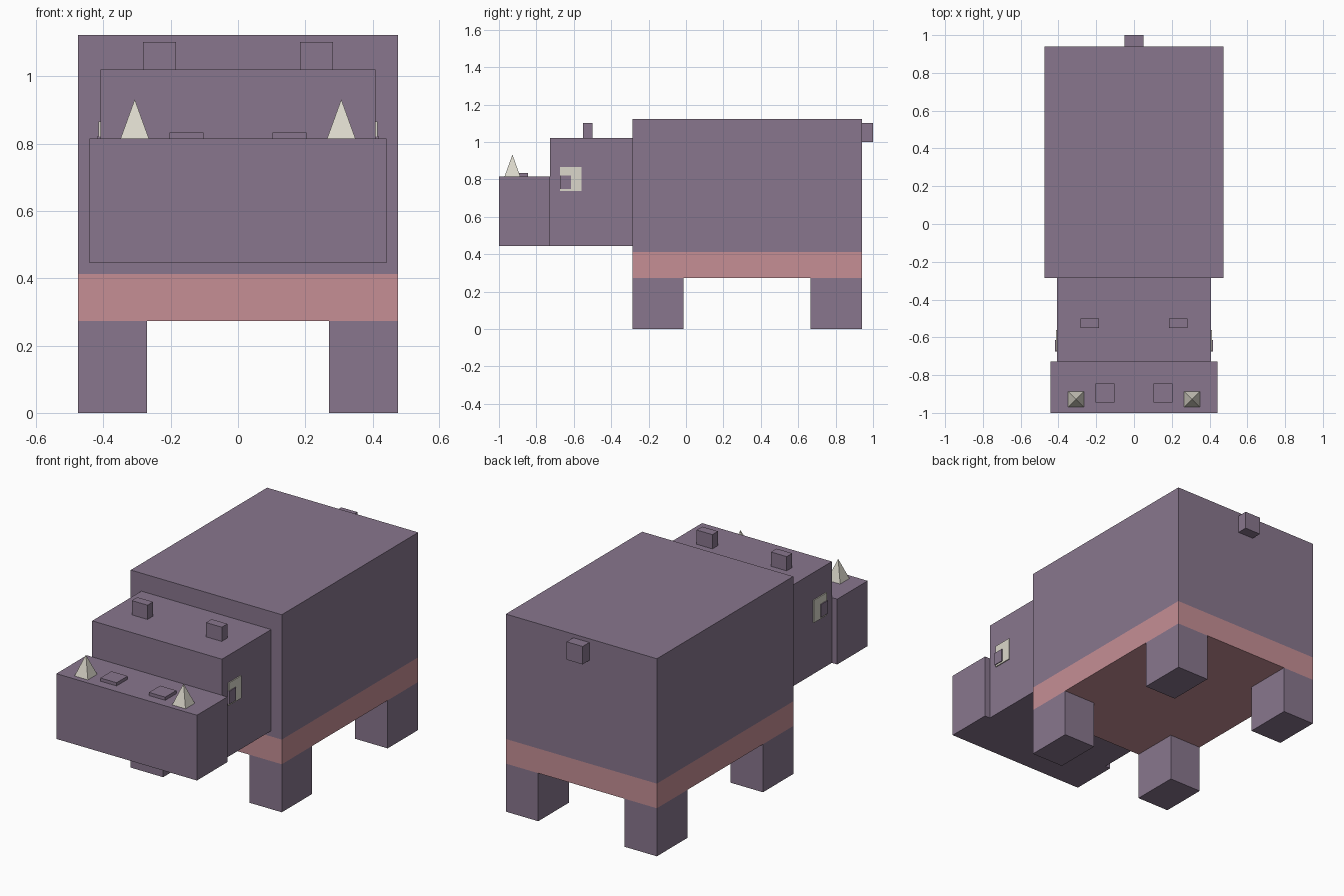
import bpy, bmesh, math
from mathutils import Matrix, Vector

if "Cube" in bpy.data.objects:
    bpy.data.objects.remove(bpy.data.objects["Cube"])


def material(name, rgb):
    m = bpy.data.materials.new(name)
    lin = [c / 12.92 if c <= 0.04045 else ((c + 0.055) / 1.055) ** 2.4 for c in rgb]
    m.diffuse_color = (*lin, 1)
    m.use_nodes = True
    m.node_tree.nodes["Principled BSDF"].inputs["Base Color"].default_value = m.diffuse_color
    return m


HIDE = material("purple_hide", (0.535, 0.465, 0.555))
BELLY = material("pink_belly", (0.775, 0.56, 0.585))
IVORY = material("ivory", (0.86, 0.845, 0.795))


def finish(name, bm, *mats):
    me = bpy.data.meshes.new(name)
    bm.to_mesh(me)
    bm.free()
    for m in mats:
        me.materials.append(m)
    ob = bpy.data.objects.new(name, me)
    bpy.context.collection.objects.link(ob)
    return ob


def box_mesh(x, y, z):
    lo, hi = Vector((min(x), y[0], z[0])), Vector((max(x), y[1], z[1]))
    bm = bmesh.new()
    bmesh.ops.create_cube(bm, size=1, matrix=Matrix.Translation((lo + hi) / 2)
                          @ Matrix.Diagonal((*(hi - lo), 1)))
    return bm


def box(name, x, y, z, mat=HIDE):
    return finish(name, box_mesh(x, y, z), mat)


# Body, cut at the belly line and coloured by height
bm = box_mesh((-0.475, 0.475), (-0.285, 0.94), (0.273, 1.123))
bmesh.ops.bisect_plane(bm, geom=bm.verts[:] + bm.edges[:] + bm.faces[:],
                       plane_co=(0, 0, 0.413), plane_no=(0, 0, 1))
for f in bm.faces:
    f.material_index = 1 if f.calc_center_median().z < 0.413 else 0
finish("body", bm, HIDE, BELLY)

# Head, snout and tail
box("head", (-0.408, 0.408), (-0.727, -0.285), (0.445, 1.021))
box("snout", (-0.442, 0.442), (-1.0, -0.727), (0.445, 0.816))
box("tail", (-0.05, 0.05), (0.94, 1.0), (1.0, 1.102))

# Paired parts
for s, side in ((1, "right"), (-1, "left")):
    def pair(name, x, y, z, mat=HIDE):
        box(f"{side}_{name}", (s * x[0], s * x[1]), y, z, mat)

    pair("front_leg", (0.271, 0.475), (-0.285, -0.013), (0, 0.273))
    pair("back_leg", (0.271, 0.475), (0.666, 0.94), (0, 0.273))
    pair("ear", (0.184, 0.283), (-0.55, -0.5), (1.021, 1.102))
    pair("nostril", (0.102, 0.204), (-0.945, -0.845), (0.816, 0.834))
    pair("eye", (0.408, 0.414), (-0.673, -0.56), (0.738, 0.866), IVORY)
    pair("pupil", (0.408, 0.419), (-0.675, -0.615), (0.748, 0.822))

    # Four-sided pointed tusk
    bm = bmesh.new()
    bmesh.ops.create_cone(
        bm, cap_ends=True, segments=4, radius1=0.042 * math.sqrt(2), radius2=0, depth=0.116,
        matrix=Matrix.Translation((s * 0.307, -0.928, 0.874)) @ Matrix.Rotation(math.pi / 4, 4, 'Z'))
    bmesh.ops.remove_doubles(bm, verts=bm.verts[:], dist=0.0001)
    finish(f"{side}_tusk", bm, IVORY)
